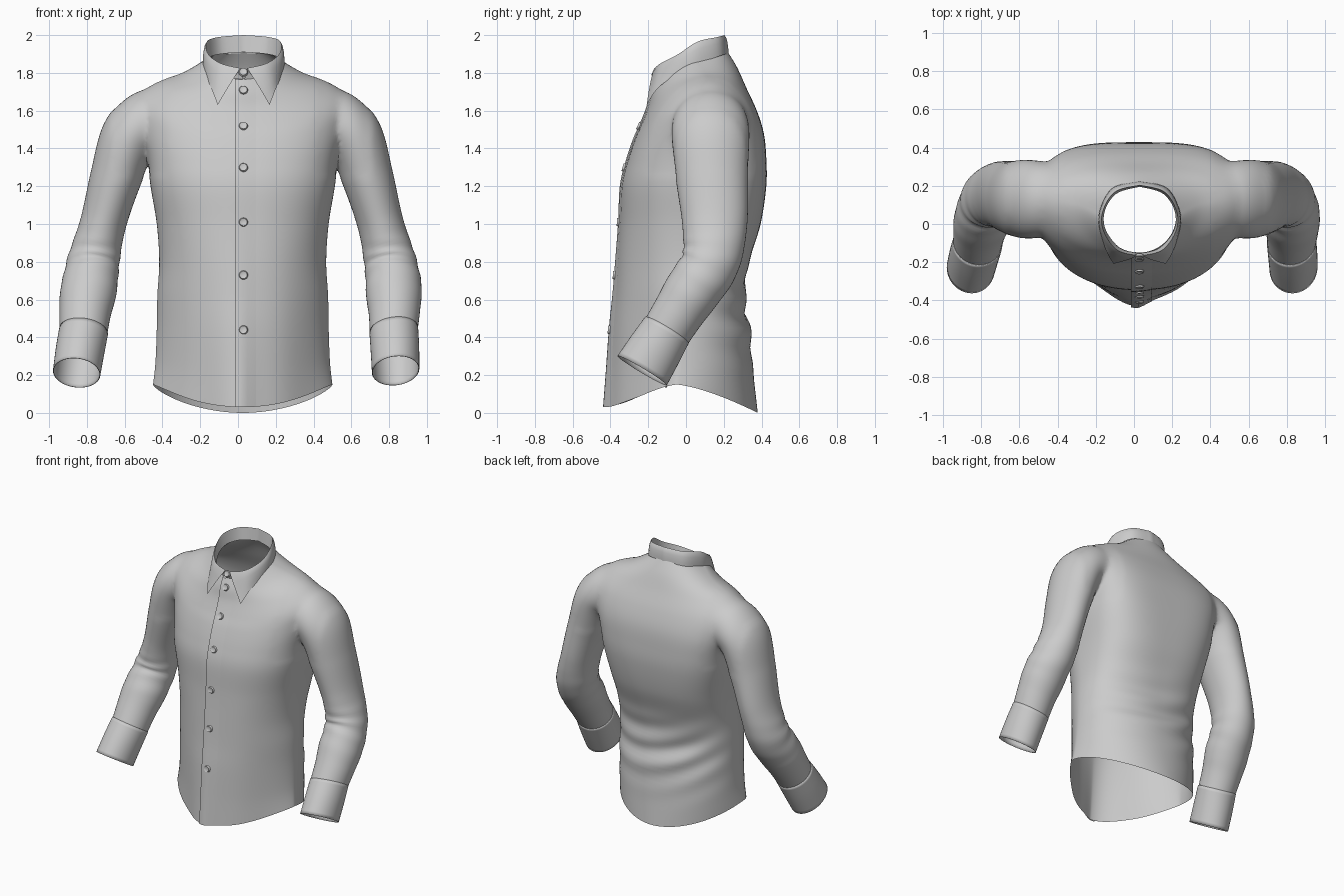
import bpy, bmesh
from math import sin, cos, pi, exp, acos, radians, atan2
from mathutils import Vector

if "Cube" in bpy.data.objects:
    bpy.data.objects.remove(bpy.data.objects["Cube"])

CX = 0.025   # centre line of the torso


def spline(keys, n):
    """Catmull-Rom resampling of a list of tuples."""
    out, last = [], len(keys) - 1
    for i in range(n):
        f = i / (n - 1) * last
        k = min(int(f), last - 1)
        t = f - k
        quad = zip(keys[max(k - 1, 0)], keys[k], keys[k + 1], keys[min(k + 2, last)])
        out.append([0.5 * (2 * b + (c - a) * t + (2 * a - 5 * b + 4 * c - d) * t * t
                           + (3 * b - a - 3 * c + d) * t ** 3) for a, b, c, d in quad])
    return out


def loft(name, rows, closed=True, caps=False):
    """Skin rows of points; caps are fans round a centre vertex."""
    bm = bmesh.new()
    grid = [[bm.verts.new(p) for p in r] for r in rows]
    n = len(rows[0])
    for a, b in zip(grid, grid[1:]):
        for j in range(n if closed else n - 1):
            k = (j + 1) % n
            bm.faces.new((a[j], a[k], b[k], b[j]))
    if caps:
        for r in (grid[0], grid[-1]):
            c = bm.verts.new(sum((v.co for v in r), Vector()) / n)
            for j in range(n):
                bm.faces.new((r[j], r[(j + 1) % n], c))
    bmesh.ops.recalc_face_normals(bm, faces=bm.faces)
    me = bpy.data.meshes.new(name)
    bm.to_mesh(me)
    bm.free()
    ob = bpy.data.objects.new(name, me)
    bpy.context.collection.objects.link(ob)
    return ob


def activate(ob):
    bpy.ops.object.select_all(action='DESELECT')
    ob.select_set(True)
    bpy.context.view_layer.objects.active = ob


def smooth(ob, angle=50):
    activate(ob)
    bpy.ops.object.shade_smooth_by_angle(angle=radians(angle))


def mean(r):
    return sum((Vector(p) for p in r), Vector()) / len(r)


# Torso rings: z front, z side, z back, half width, y front, y back, y side, front and back roundness
TORSO = [
    (.03, .15, .00, .475, -.43, .38, -.05, 1.35, 1.9),
    (.22, .27, .20, .462, -.415, .358, -.03, 1.45, 2.1),
    (.45, .45, .45, .455, -.398, .335, -.01, 1.6, 2.2),
    (.62, .62, .62, .452, -.38, .31, 0, 1.75, 2.3),
    (.80, .80, .80, .442, -.365, .335, .01, 1.95, 2.6),
    (1.0, 1.0, 1.0, .455, -.35, .395, .02, 2.15, 3.0),
    (1.2, 1.2, 1.2, .488, -.34, .425, .03, 2.3, 3.4),
    (1.33, 1.35, 1.35, .505, -.31, .425, .05, 2.35, 3.7),
    (1.45, 1.5, 1.48, .54, -.27, .412, .09, 2.3, 3.4),
    (1.53, 1.655, 1.6, .56, -.235, .375, .11, 2.1, 2.8),
    (1.62, 1.742, 1.72, .475, -.20, .32, .11, 2.0, 2.3),
    (1.70, 1.80, 1.83, .32, -.18, .27, .10, 2.0, 2.0),
    (1.77, 1.87, 1.925, .195, -.15, .212, .04, 2.0, 2.0)]


def torso_point(ring, t):
    zf, zs, zb, hw, yf, yb, ym, pf, pb = ring
    c, s = cos(t), sin(t)
    p = pf if s < 0 else pb
    x = hw * abs(c) ** (2 / p) * (1 if c > 0 else -1)
    w = abs(s) ** (2 / p)
    y = ym + ((yf if s < 0 else yb) - ym) * w
    rise = abs(s) ** 1.5
    if s < 0:   # S-shaped front hem
        rise += max(0, 1 - zs / .45) * (w * w * (3 - 2 * w) - rise)
    z = zs + ((zf if s < 0 else zb) - zs) * rise
    if s > 0:   # draped folds across the lower back
        y += .013 * s * exp(-((z - .52) / .2) ** 2) * sin(2 * pi * (z - .6 * x * x + .25 * x) / .19)
    else:       # soft hanging folds at the front
        y += .008 * s * s * max(0, 1 - z) * sin(20 * x)
    return Vector((CX + x, y, z))


rings = spline(TORSO, 85)
N = 112
torso_rows = [[torso_point(r, 2 * pi * (j + .5) / N) for j in range(N)] for r in rings]
body = loft("shirt_body", torso_rows, caps=True)
open_centres = [mean(torso_rows[0]), mean(torso_rows[-1])]

# Sleeve path: x, y, z, half width, half depth
SLEEVE = [(.36, .13, 1.59, .13, .16), (.48, .13, 1.545, .175, .198), (.59, .13, 1.465, .155, .21),
          (.665, .138, 1.25, .137, .192), (.735, .152, 1.0, .122, .172), (.785, .13, .80, .138, .154),
          (.81, .03, .64, .148, .148), (.822, -.04, .53, .136, .137), (.827, -.105, .425, .126, .131)]
CUFF = [(.827, -.101, .435, .130, .135), (.842, -.165, .33, .129, .145), (.855, -.232, .218, .126, .152)]


def tube_rows(path, side, n=48):
    rows = []
    for i, (x, y, z, ra, rb) in enumerate(path):
        a, b = path[max(i - 1, 0)], path[min(i + 1, len(path) - 1)]
        T = (Vector(b[:3]) - Vector(a[:3])).normalized()
        X = Vector((1, 0, 0))
        U = (X - T * X.dot(T)).normalized()
        V = T.cross(U)
        fold = .03 * exp(-((z - .78) / .11) ** 2)   # creases at the elbow
        f = min(1, max(0, (z - .2) / .5))           # slight left-right difference of the pose
        shift = .02 * f - (.022 * (1 - f) if side > 0 else 0)
        row = []
        for j in range(n):
            q = 2 * pi * j / n
            k = 1 + fold * sin(2 * pi * z / .1 + 2 * cos(q) + sin(q)) * (.6 + .4 * sin(q))
            p = Vector((x, y, z)) + (U * ra * cos(q) + V * rb * sin(q)) * k
            row.append(Vector((side * p.x + shift, p.y, p.z + .006 * side * (1 - f))))
        rows.append(row)
    return rows


# Sleeves joined to the torso, cuffs as separate bands
for side, label in ((1, "left"), (-1, "right")):
    rows = tube_rows(spline(SLEEVE, 75), side)
    open_centres.append(mean(rows[-1]))
    sleeve = loft("sleeve_" + label, rows, caps=True)
    activate(body)
    mod = body.modifiers.new("join", 'BOOLEAN')
    mod.operation = 'UNION'
    mod.solver = 'EXACT'
    mod.object = sleeve
    bpy.ops.object.modifier_apply(modifier=mod.name)
    bpy.data.objects.remove(sleeve)
    cuff = loft("cuff_" + label, tube_rows(spline(CUFF, 9), side))
    sol = cuff.modifiers.new("cloth", 'SOLIDIFY')
    sol.thickness = .004
    smooth(cuff)

# Open the hem, neck and wrists, soften the armholes
bm = bmesh.new()
bm.from_mesh(body.data)
caps = [v for v in bm.verts if any((v.co - c).length < .002 for c in open_centres)]
bmesh.ops.delete(bm, geom=caps, context='VERTS')
bmesh.ops.remove_doubles(bm, verts=bm.verts, dist=.003)
arm = [v for v in bm.verts if .40 < abs(v.co.x - .02) < .68 and 1.25 < v.co.z < 1.78]
for _ in range(10):
    bmesh.ops.smooth_vert(bm, verts=arm, factor=.5, use_axis_x=True, use_axis_y=True, use_axis_z=True)
bm.to_mesh(body.data)
bm.free()
smooth(body, 70)

# Collar: stand inside, fold line at the top, pointed leaf outside
STAND = [(0, -.15, 1.75), (.1, -.128, 1.78), (.178, -.03, 1.83), (.182, .07, 1.88), (.12, .16, 1.9), (0, .195, 1.91)]
FOLD = [(.018, -.165, 1.825), (.12, -.135, 1.85), (.188, -.04, 1.9), (.195, .06, 1.965), (.13, .168, 1.99), (0, .203, 2.0)]
LEAF = [(.137, -.208, 1.63), (.174, -.143, 1.725), (.212, -.02, 1.81), (.207, .08, 1.855), (.14, .19, 1.893), (0, .225, 1.905)]


def collar_row(keys):
    half = spline(keys, 29)
    full = half + [(-x, y, z) for x, y, z in reversed(half[:-1])]
    return [Vector((x + .03, y, z)) for x, y, z in full]


stand, fold, leaf = map(collar_row, (STAND, FOLD, LEAF))
rows = [[a.lerp(b, t) for a, b in zip(stand, fold)] for t in (0, .35, .7, 1)]
for t in (.12, .35, .6, .8, 1):
    row = []
    for a, b in zip(fold, leaf):
        p = a.lerp(b, t)
        out = Vector((p.x - .03, p.y - .02, 0)).normalized()
        row.append(p + out * .02 * t ** .5 * (1 - t))
    rows.append(row)
collar = loft("collar", rows, closed=False)
smooth(collar, 70)


# Button placket: a strip lying on the front, raised at its free edge
def front_point(ring, x):
    t = -acos(max(-1, min(1, (abs(x) / ring[3]) ** (ring[7] / 2))))
    return torso_point(ring, t if x >= 0 else -pi - t)


rows = []
for r in rings[:-1]:
    row = []
    for x, lift in ((-.04, .001), (-.04, .011), (-.02, .010), (0, .008), (.025, .006), (.07, .0015)):
        row.append(front_point(r, x) - Vector((0, lift, 0)))
    rows.append(row)
placket = loft("placket", rows, closed=False)
smooth(placket, 40)

# Buttons down the front
line = [front_point(r, .003) for r in rings]
for i, z in enumerate((1.805, 1.71, 1.52, 1.30, 1.01, .73, .44)):
    k = min(range(1, len(line) - 1), key=lambda q: abs(line[q].z - z))
    d = line[k + 1] - line[k - 1]
    bm = bmesh.new()
    bmesh.ops.create_cone(bm, cap_ends=True, segments=24, radius1=.025, radius2=.020, depth=.012)
    top = [f for f in bm.faces if len(f.verts) > 4 and f.calc_center_median().z > 0]
    bmesh.ops.inset_region(bm, faces=top, thickness=.006, depth=-.003)
    me = bpy.data.meshes.new("button")
    bm.to_mesh(me)
    bm.free()
    ob = bpy.data.objects.new("button_%d" % (i + 1), me)
    bpy.context.collection.objects.link(ob)
    ob.location = (.028, min(line[k].y, -.16) - .010, z)
    ob.rotation_euler = (pi / 2 - atan2(d.y, d.z), 0, 0)
    smooth(ob, 35)
